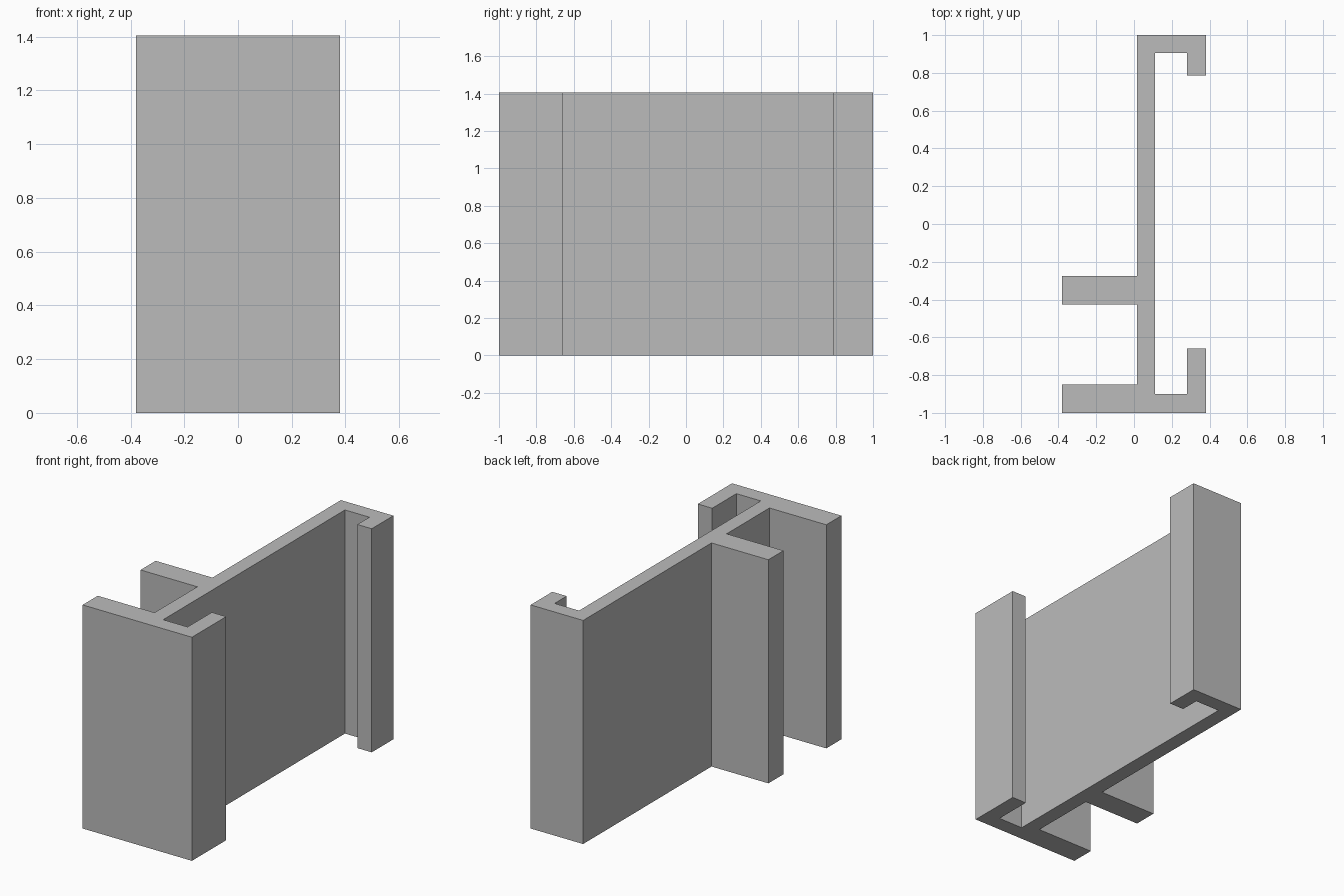
import bpy
import bmesh

cube = bpy.data.objects.get("Cube")
if cube:
    bpy.data.objects.remove(cube, do_unlink=True)

HEIGHT = 1.405

# Material
grey = bpy.data.materials.new("plain_grey")
grey.use_nodes = True
colour = (0.5, 0.5, 0.5, 1)
grey.diffuse_color = colour
grey.node_tree.nodes["Principled BSDF"].inputs["Base Color"].default_value = colour


def extrude_profile(name, outline, height):
    """Extrude a closed counter-clockwise outline straight up from the ground."""
    bm = bmesh.new()
    face = bm.faces.new([bm.verts.new((x, y, 0)) for x, y in outline])
    result = bmesh.ops.extrude_face_region(bm, geom=[face])
    top = [v for v in result["geom"] if isinstance(v, bmesh.types.BMVert)]
    bmesh.ops.translate(bm, verts=top, vec=(0, 0, height))
    bmesh.ops.recalc_face_normals(bm, faces=bm.faces)
    mesh = bpy.data.meshes.new(name)
    bm.to_mesh(mesh)
    bm.free()
    mesh.materials.append(grey)
    obj = bpy.data.objects.new(name, mesh)
    bpy.context.collection.objects.link(obj)
    return obj


# Key x positions: flange tips, web faces, hook lips
flange, web_r, web_l, lip_in, lip_out = -0.38, 0.015, 0.11, 0.28, 0.38

# Web with a hooked lip at each end and two flanges on the right side
outline = [
    (flange, -1), (lip_out, -1),
    # front hook
    (lip_out, -0.66), (lip_in, -0.66), (lip_in, -0.9), (web_l, -0.9),
    # back hook
    (web_l, 0.905), (lip_in, 0.905), (lip_in, 0.785), (lip_out, 0.785),
    (lip_out, 1), (web_r, 1),
    # middle flange
    (web_r, -0.275), (flange, -0.275), (flange, -0.425), (web_r, -0.425),
    # front flange
    (web_r, -0.85), (flange, -0.85),
]
extrude_profile("extruded_rail", outline, HEIGHT)
